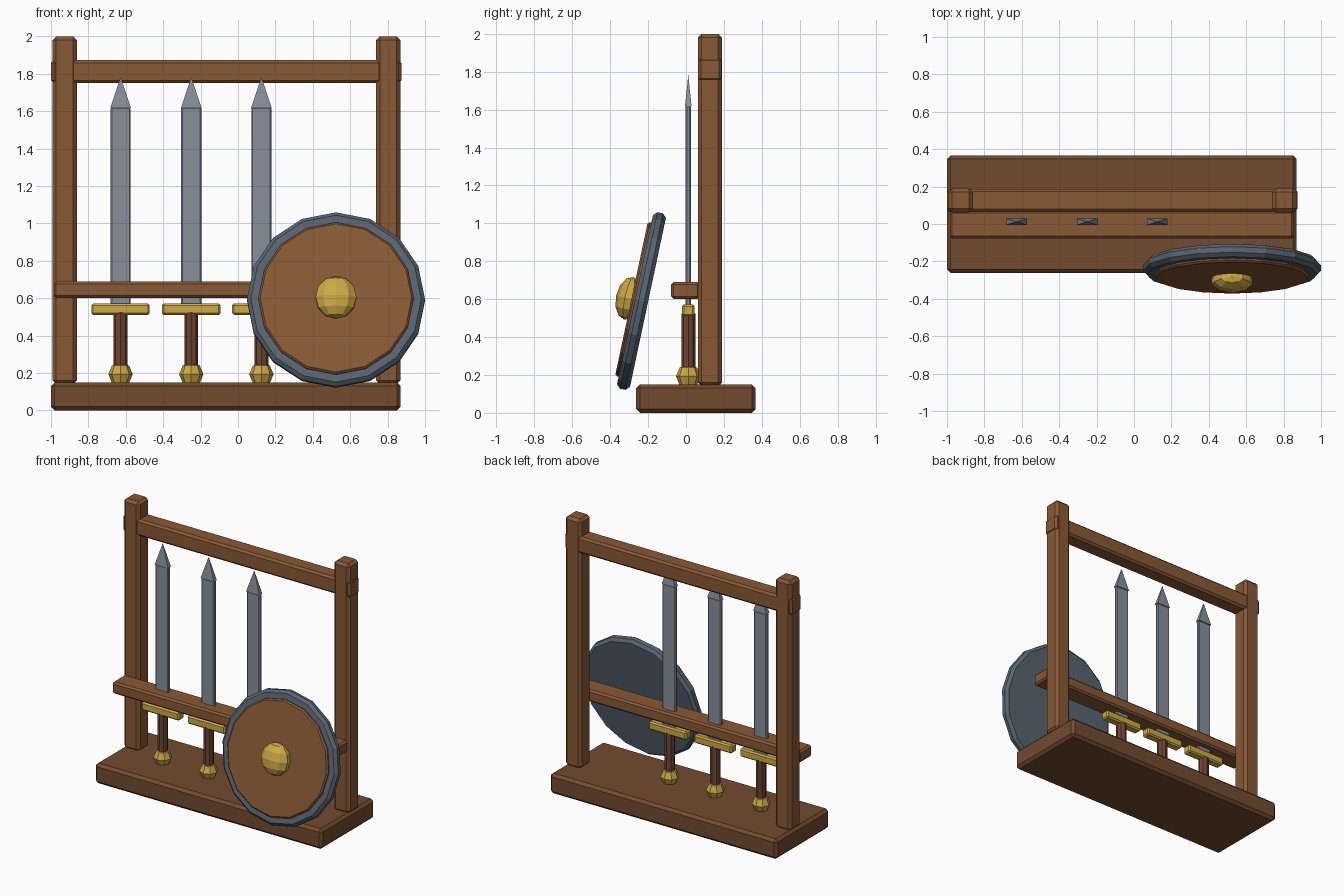
import bpy
from math import radians, pi
from mathutils import Matrix, Vector

if "Cube" in bpy.data.objects:
    bpy.data.objects.remove(bpy.data.objects["Cube"])


def material(name, rgb):
    m = bpy.data.materials.new(name)
    m.diffuse_color = (*rgb, 1)
    m.use_nodes = True
    m.node_tree.nodes["Principled BSDF"].inputs["Base Color"].default_value = m.diffuse_color
    return m


WOOD = material("wood", (0.25, 0.10, 0.035))
DARK_WOOD = material("dark_wood", (0.17, 0.07, 0.028))
LEATHER = material("leather", (0.16, 0.06, 0.03))
STEEL = material("steel", (0.25, 0.28, 0.33))
IRON = material("iron", (0.10, 0.13, 0.17))
BRASS = material("brass", (0.62, 0.40, 0.06))


def finish(name, mat, bevel=0):
    ob = bpy.context.object
    ob.name = name
    ob.data.materials.append(mat)
    if bevel:
        b = ob.modifiers.new("bevel", "BEVEL")
        b.width = bevel
        b.segments = 1
        b.limit_method = "ANGLE"
        b.angle_limit = radians(40)
    return ob


def box(name, lo, hi, mat, bevel):
    lo, hi = Vector(lo), Vector(hi)
    bpy.ops.mesh.primitive_cube_add(size=1)
    ob = finish(name, mat, bevel)
    ob.data.transform(Matrix.Translation((lo + hi) / 2) @ Matrix.Diagonal((*(hi - lo), 1)))
    return ob


# Rack frame
box("base", (-1, -0.263, 0), (0.87, 0.367, 0.15), DARK_WOOD, 0.02)
for side, x in (("left", -0.927), ("right", 0.803)):
    box(side + "_post", (x - 0.065, 0.062, 0.14), (x + 0.065, 0.19, 2), WOOD, 0.02)
box("top_rail", (-1, 0.065, 1.75), (0.873, 0.188, 1.873), WOOD, 0.015)
box("lower_rail", (-0.985, -0.078, 0.602), (0.855, 0.073, 0.69), WOOD, 0.013)

# Three swords standing point up
SY = 0.012
for i, x in enumerate((-0.628, -0.25, 0.125), 1):
    box(f"blade_{i}", (x - 0.054, SY - 0.014, 0.56), (x + 0.054, SY + 0.014, 1.62), STEEL, 0.007)
    bpy.ops.mesh.primitive_cone_add(vertices=4, radius1=1, radius2=0, depth=0.165)
    tip = finish(f"blade_tip_{i}", STEEL)
    tip.data.transform(Matrix.Translation((x, SY, 1.7)) @ Matrix.Diagonal((0.0775, 0.0245, 1, 1))
                       @ Matrix.Rotation(pi / 4, 4, "Z"))
    box(f"guard_{i}", (x - 0.156, SY - 0.033, 0.51), (x + 0.156, SY + 0.033, 0.572), BRASS, 0.01)
    bpy.ops.mesh.primitive_cylinder_add(vertices=8, radius=0.037, depth=0.33, location=(x, SY, 0.36))
    finish(f"grip_{i}", LEATHER)
    bpy.ops.mesh.primitive_uv_sphere_add(segments=8, ring_count=4, radius=0.065, location=(x, SY, 0.193))
    finish(f"pommel_{i}", BRASS)

# Round shield leaning back; local -y is its front
TILT = Matrix.Translation((0.524, -0.235, 0.59)) @ Matrix.Rotation(radians(-12), 4, "X")


def disc(name, radius, front, back, mat, bevel):
    bpy.ops.mesh.primitive_cylinder_add(vertices=16, radius=radius, depth=back - front)
    ob = finish(name, mat, bevel)
    ob.data.transform(TILT @ Matrix.Translation((0, (front + back) / 2, 0)) @ Matrix.Rotation(pi / 2, 4, "X"))


disc("shield_rim", 0.476, -0.035, 0.035, IRON, 0.02)
disc("shield_face", 0.415, -0.054, 0.0, WOOD, 0.01)
bpy.ops.mesh.primitive_uv_sphere_add(segments=10, ring_count=6, radius=0.115)
boss = finish("shield_boss", BRASS)
boss.data.transform(TILT @ Matrix.Translation((0, -0.068, 0)) @ Matrix.Diagonal((1, 0.6, 1, 1)))
